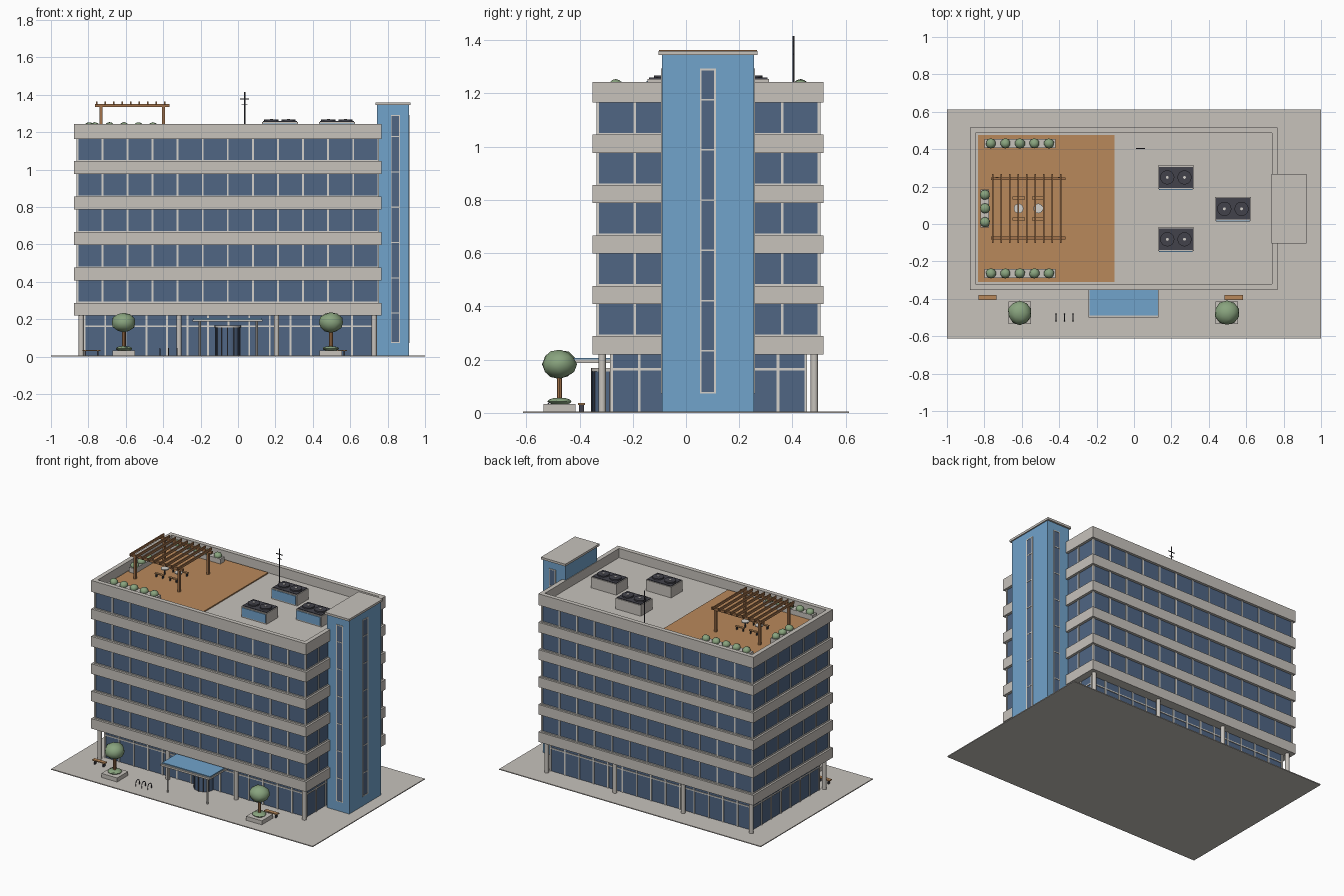
import bpy, bmesh, math, random
from mathutils import Matrix, Vector

if "Cube" in bpy.data.objects:
    bpy.data.objects.remove(bpy.data.objects["Cube"])

random.seed(4)


def material(name, r, g, b):
    m = bpy.data.materials.new(name)
    m.diffuse_color = (r, g, b, 1)
    m.use_nodes = True
    m.node_tree.nodes["Principled BSDF"].inputs["Base Color"].default_value = m.diffuse_color
    return m


CONCRETE = material("pale concrete", 0.57, 0.54, 0.50)
FRAME = material("light frame", 0.66, 0.64, 0.60)
BLUE = material("sky blue panel", 0.165, 0.366, 0.60)
GLASS = material("dark blue glass", 0.08, 0.133, 0.23)
DECK = material("deck wood", 0.485, 0.25, 0.105)
WOOD = material("brown timber", 0.36, 0.17, 0.07)
LEAF = material("leaf green", 0.25, 0.37, 0.21)
DARK = material("dark metal", 0.055, 0.055, 0.07)


def finish(name, bm, mat, smooth=False):
    me = bpy.data.meshes.new(name)
    bm.to_mesh(me)
    bm.free()
    me.materials.append(mat)
    ob = bpy.data.objects.new(name, me)
    bpy.context.collection.objects.link(ob)
    if smooth:
        bpy.context.view_layer.objects.active = ob
        ob.select_set(True)
        bpy.ops.object.shade_smooth_by_angle(angle=math.radians(40))
        ob.select_set(False)
    return ob


def boxes(name, mat, items):
    """Each item is x0, x1, y0, y1, z0, z1."""
    bm = bmesh.new()
    for x0, x1, y0, y1, z0, z1 in items:
        mx = Matrix.Translation(((x0 + x1) / 2, (y0 + y1) / 2, (z0 + z1) / 2))
        bmesh.ops.create_cube(bm, size=1, matrix=mx @ Matrix.Diagonal((x1 - x0, y1 - y0, z1 - z0, 1)))
    return finish(name, bm, mat)


def cylinders(name, mat, items, sides=16):
    """Each item is x, y, z0, z1, radius."""
    bm = bmesh.new()
    for x, y, z0, z1, r in items:
        bmesh.ops.create_cone(bm, cap_ends=True, segments=sides, radius1=r, radius2=r,
                              depth=z1 - z0, matrix=Matrix.Translation((x, y, (z0 + z1) / 2)))
    return finish(name, bm, mat, True)


def blobs(name, mat, items, sub=2, wobble=0.05):
    """Each item is x, y, z, horizontal radius, vertical radius."""
    bm = bmesh.new()
    for x, y, z, r, h in items:
        geo = bmesh.ops.create_icosphere(bm, subdivisions=sub, radius=1)
        for v in geo["verts"]:
            c = v.co * (1 + random.uniform(-wobble, wobble))
            v.co = Vector((x + c.x * r, y + c.y * r, z + c.z * h))
    return finish(name, bm, mat, True)


X0, X1, Y0, Y1 = -0.877, 0.768, -0.352, 0.517
ROOF = 1.18

# Site and main volumes
boxes("paving", CONCRETE, [(-1, 1, -0.612, 0.612, 0, 0.006)])
gx0, gx1, gy0, gy1 = X0 + 0.018, X1 - 0.018, Y0 + 0.02, Y1 - 0.018
boxes("upper_glazing", GLASS, [(gx0, gx1, gy0, gy1, 0.23, 1.17)])
lx0, lx1, ly0, ly1 = -0.82, 0.72, -0.28, 0.45
boxes("ground_glazing", GLASS, [(lx0, lx1, ly0, ly1, 0.006, 0.22)])

# Floor bands and parapet
bands = [0.219 + 0.1895 * i for i in range(5)]
boxes("floor_bands", CONCRETE, [(X0, X1, Y0, Y1, z, z + 0.069) for z in bands])
boxes("roof_slab", CONCRETE, [(X0, X1, Y0, Y1, 1.165, ROOF)])
t = 0.03
boxes("parapet", CONCRETE, [(X0, X1, Y0, Y0 + t, ROOF, 1.243), (X0, X1, Y1 - t, Y1, ROOF, 1.243),
                            (X0, X0 + t, Y0 + t, Y1 - t, ROOF, 1.243),
                            (X1 - t, X1, Y0 + t, Y1 - t, ROOF, 1.243)])

# Upper window mullions and rails, floor by floor
mull, m, d = [], 0.005, 0.005
for z in bands:
    a, b = z + 0.069, z + 0.1895
    for i in range(13):
        x = gx0 + (gx1 - gx0) * i / 12
        mull.append((x - m, x + m, gy0 - d, gy0 + d, a, b))
        mull.append((x - m, x + m, gy1 - d, gy1 + d, a, b))
    for i in range(7):
        y = 0.084 + (i - 3) * (gy1 - gy0) / 6
        mull.append((gx0 - d, gx0 + d, y - m, y + m, a, b))
        mull.append((gx1 - d, gx1 + d, y - m, y + m, a, b))
    mull.append((gx0 - d, gx1 + d, gy0 - d, gy1 + d, a, a + 0.006))
boxes("window_frames", FRAME, mull)

# Ground floor mullions with one transom
mull = [(lx0 - d, lx1 + d, ly0 - d, ly1 + d, 0.16, 0.168)]
for i in range(15):
    x = lx0 + (lx1 - lx0) * i / 14
    mull += [(x - m, x + m, y - d, y + d, 0.006, 0.22) for y in (ly0, ly1)]
for i in range(8):
    y = ly0 + (ly1 - ly0) * i / 7
    mull += [(x - d, x + d, y - m, y + m, 0.006, 0.22) for x in (lx0, lx1)]
boxes("ground_frames", FRAME, mull)

# Perimeter columns
cylinders("columns", CONCRETE, [(-0.838 + 0.522 * i, y, 0.006, 0.22, 0.014)
                                for i in range(4) for y in (-0.315, 0.482)])

# Stair tower with window strips on three sides
tx0, tx1, ty0, ty1 = 0.742, 0.914, -0.09, 0.256
boxes("stair_tower", BLUE, [(tx0, tx1, ty0, ty1, 0.006, 1.345)])
boxes("tower_cap", CONCRETE, [(0.735, 0.922, -0.104, 0.268, 1.345, 1.36)])
za, zb, e = 0.075, 1.29, 0.004
boxes("tower_windows", GLASS, [(tx1 - e, tx1 + 0.002, 0.056, 0.109, za, zb),
                               (0.82, 0.864, ty0 - 0.002, ty0 + e, za, zb),
                               (0.82, 0.864, ty1 - e, ty1 + 0.002, za, zb)])
f = 0.006
trim = [(0.053, 0.053 + f, za, zb), (0.106, 0.106 + f, za, zb)]
trim += [(0.053, 0.112, z - 0.003, z + 0.003) for z in [za, zb] + [0.233 + 0.1887 * i for i in range(6)]]
frames = [(tx1 - e, tx1 + e, *q) for q in trim]
for y in (ty0, ty1):
    frames += [(0.842 + (a - 0.0825) * 0.85, 0.842 + (b - 0.0825) * 0.85, y - e, y + e, c, g)
               for a, b, c, g in trim]
boxes("tower_window_frames", FRAME, frames)

# Entrance canopy and revolving door
boxes("canopy_frame", CONCRETE, [(-0.242, 0.132, -0.5, -0.28, 0.187, 0.2)])
boxes("canopy_panel", BLUE, [(-0.238, 0.128, -0.488, -0.28, 0.197, 0.207)])
cylinders("canopy_posts", FRAME, [(x, -0.475, 0.006, 0.19, 0.006) for x in (-0.205, 0.1)], 8)
dx, dy = -0.055, -0.287
cylinders("revolving_door", GLASS, [(dx, dy, 0.006, 0.157, 0.066)], 24)
cylinders("door_cap", CONCRETE, [(dx, dy, 0.155, 0.168, 0.07)], 24)
cylinders("door_bars", DARK, [(dx + 0.066 * math.cos(k * math.pi / 6), dy + 0.066 * math.sin(k * math.pi / 6),
                               0.006, 0.157, 0.003) for k in range(12)], 6)

# Street trees in planters
trees = [(-0.61, -0.475), (0.497, -0.475)]
boxes("tree_planters", CONCRETE, [(x - 0.06, x + 0.06, y - 0.06, y + 0.06, 0.006, 0.034) for x, y in trees])
blobs("tree_undergrowth", LEAF, [(x, y, 0.043, 0.045, 0.014) for x, y in trees])
cylinders("tree_trunks", WOOD, [(x, y, 0.03, 0.16, 0.01) for x, y in trees], 8)
blobs("tree_crowns", LEAF, [(x, y, 0.183, 0.065, 0.054) for x, y in trees])

# Street benches and bike hoops
bench = [(-0.832, -0.735), (0.483, 0.582)]
boxes("bench_seats", DECK, [(a, b, -0.405, -0.38, 0.03, 0.037) for a, b in bench])
boxes("bench_legs", DARK, [(x - 0.004, x + 0.004, -0.402, -0.383, 0.006, 0.03)
                           for a, b in bench for x in (a + 0.015, b - 0.015)])
for i, x in enumerate((-0.418, -0.372, -0.326)):
    cu = bpy.data.curves.new("bike_hoop", "CURVE")
    cu.dimensions, cu.bevel_depth, cu.bevel_resolution = "3D", 0.0028, 1
    pts = [(-0.52, 0.006)] + [(-0.5 - 0.02 * math.cos(k * math.pi / 8), 0.024 + 0.02 * math.sin(k * math.pi / 8))
                              for k in range(9)] + [(-0.48, 0.006)]
    sp = cu.splines.new("POLY")
    sp.points.add(len(pts) - 1)
    for p, (y, z) in zip(sp.points, pts):
        p.co = (x, y, z, 1)
    cu.materials.append(DARK)
    bpy.context.collection.objects.link(bpy.data.objects.new(f"bike_hoop_{i + 1}", cu))

# Roof deck and pergola
boxes("roof_deck", DECK, [(-0.835, -0.103, -0.31, 0.477, ROOF, ROOF + 0.008)])
DZ = ROOF + 0.008
boxes("pergola_posts", WOOD, [(x - 0.008, x + 0.008, y - 0.008, y + 0.008, DZ, 1.338)
                              for x in (-0.733, -0.397) for y in (-0.075, 0.242)])
boxes("pergola_beams", WOOD, [(-0.765, -0.367, y - 0.007, y + 0.007, 1.336, 1.352) for y in (-0.075, 0.242)])
boxes("pergola_rafters", WOOD, [(x - 0.004, x + 0.004, -0.102, 0.267, 1.347, 1.364)
                                for x in [-0.755 + 0.0455 * i for i in range(9)]])

# Seating under the pergola
tables = [(-0.617, 0.083), (-0.512, 0.083)]
cylinders("table_tops", FRAME, [(x, y, DZ + 0.038, DZ + 0.044, 0.026) for x, y in tables])
cylinders("table_stems", DARK, [(x, y, DZ, DZ + 0.038, 0.005) for x, y in tables], 8)
boxes("roof_bench_seats", DECK, [(x - 0.033, x + 0.033, y + s - 0.008, y + s + 0.008, DZ + 0.02, DZ + 0.026)
                                 for x, y in tables for s in (-0.057, 0.057)])
boxes("roof_bench_legs", DARK, [(x + k - 0.003, x + k + 0.003, y + s - 0.006, y + s + 0.006, DZ, DZ + 0.02)
                                for x, y in tables for s in (-0.057, 0.057) for k in (-0.024, 0.024)])

# Roof planters with shrubs
boxes("roof_planters", CONCRETE, [(-0.8, -0.42, y - 0.024, y + 0.024, DZ, 1.222) for y in (-0.264, 0.431)]
      + [(-0.82, -0.775, -0.018, 0.184, DZ, 1.222)])
shrubs = [(-0.765 + 0.0775 * i, y) for i in range(5) for y in (-0.264, 0.431)]
shrubs += [(-0.797, y) for y in (0.01, 0.083, 0.156)]
blobs("roof_shrubs", LEAF, [(x, y, 1.23, 0.027, 0.023) for x, y in shrubs])

# Rooftop cooling units: body, blue front panel, dark grille and fans
units = [(0.224, 0.249), (0.529, 0.081), (0.224, -0.082)]
boxes("cooling_bodies", CONCRETE, [(x - 0.097, x + 0.097, y - 0.063, y + 0.063, ROOF, 1.254) for x, y in units])
boxes("cooling_front_panels", BLUE, [(x - 0.09, x + 0.09, y - 0.067, y - 0.06, ROOF + 0.008, 1.247) for x, y in units])
boxes("cooling_grilles", DARK, [(x - 0.091, x + 0.091, y - 0.057, y + 0.057, 1.252, 1.259) for x, y in units])
fans = [(x + s, y) for x, y in units for s in (-0.046, 0.046)]
cylinders("cooling_fans", DARK, [(x, y, 1.257, 1.268, 0.038) for x, y in fans])
cylinders("cooling_fan_hubs", FRAME, [(x, y, 1.266, 1.271, 0.008) for x, y in fans], 8)

# Antenna mast
cylinders("antenna_mast", DARK, [(0.035, 0.404, ROOF, 1.416, 0.004)], 8)
boxes("antenna_bars", DARK, [(0.01, 0.06, 0.402, 0.406, 1.376, 1.38), (0.02, 0.05, 0.402, 0.406, 1.345, 1.349)])
